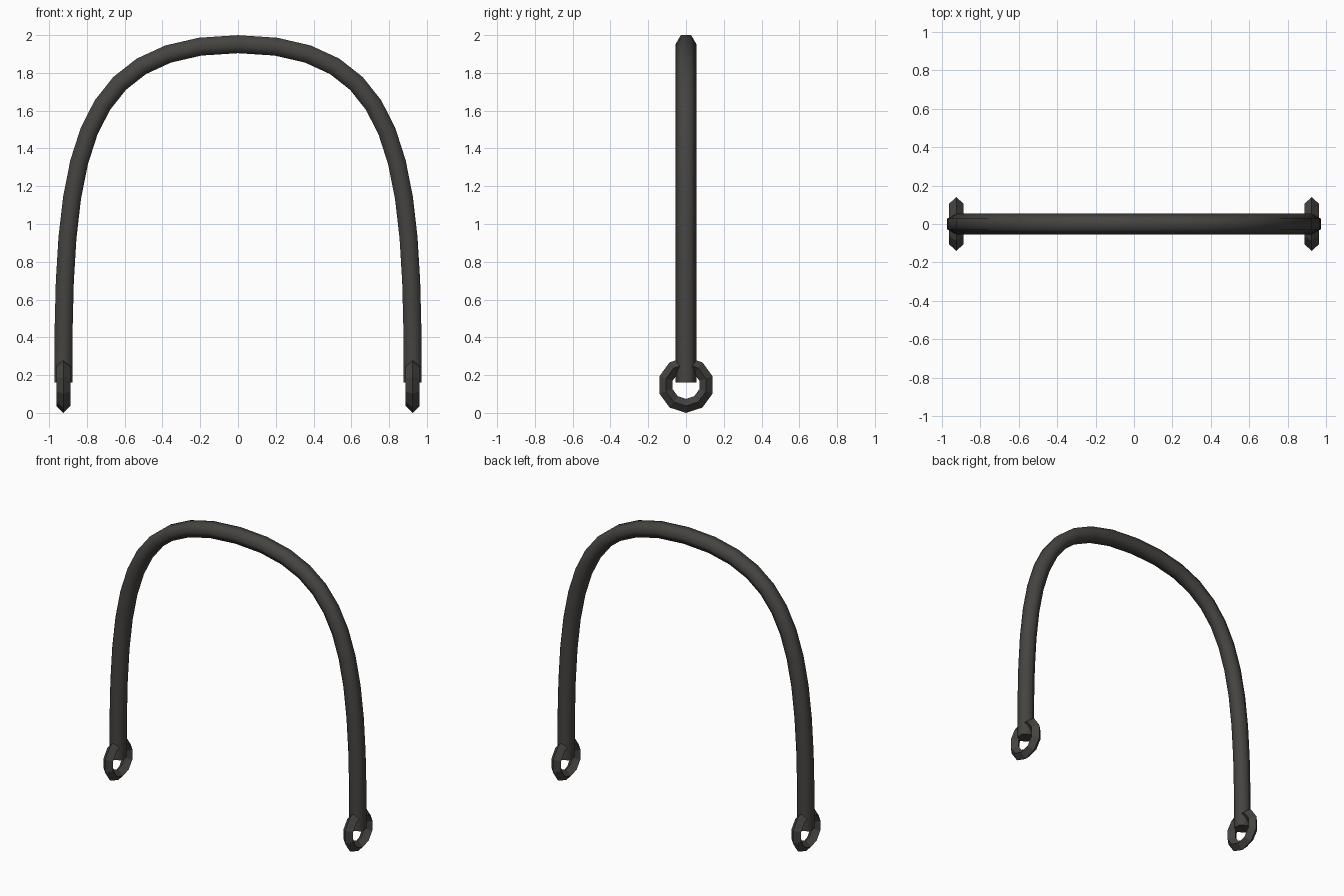
import bpy, bmesh, math
from mathutils import Vector
from mathutils.geometry import interpolate_bezier

if "Cube" in bpy.data.objects:
    bpy.data.objects.remove(bpy.data.objects["Cube"])

iron = bpy.data.materials.new("dark_iron")
iron.diffuse_color = (0.06, 0.057, 0.052, 1)
iron.use_nodes = True
iron.node_tree.nodes["Principled BSDF"].inputs["Base Color"].default_value = iron.diffuse_color

END_X, END_Z, TOP_Z = 0.925, 0.16, 1.952
TUBE_R = 0.055


def sweep(name, path, frames, section, closed):
    """Loft a section (u, v) along path; frames holds the u and v axes per point."""
    bm = bmesh.new()
    rings = [[bm.verts.new(p + a * u + b * v) for u, v in section]
             for p, (a, b) in zip(path, frames)]
    n, m = len(rings), len(section)
    for i in range(n if closed else n - 1):
        r, s = rings[i], rings[(i + 1) % n]
        for j in range(m):
            k = (j + 1) % m
            bm.faces.new((r[j], r[k], s[k], s[j]))
    if not closed:
        bm.faces.new(rings[0])
        bm.faces.new(rings[-1])
    bmesh.ops.recalc_face_normals(bm, faces=bm.faces)
    mesh = bpy.data.meshes.new(name)
    bm.to_mesh(mesh)
    bm.free()
    mesh.materials.append(iron)
    obj = bpy.data.objects.new(name, mesh)
    bpy.context.collection.objects.link(obj)
    return obj


def polygon(r, n):
    return [(r * math.cos(math.tau * i / n), r * math.sin(math.tau * i / n)) for i in range(n)]


# Arched handle: hexagonal tube along two mirrored bezier halves
half = interpolate_bezier(Vector((-END_X, 0, END_Z)), Vector((-END_X, 0, 1.317)),
                          Vector((-0.87, 0, TOP_Z)), Vector((0, 0, TOP_Z)), 13)
path = half + [Vector((-p.x, 0, p.z)) for p in reversed(half[:-1])]
Y = Vector((0, 1, 0))
frames = []
for i, p in enumerate(path):
    if i in (0, len(path) - 1):
        t = Vector((0, 0, 1 if i == 0 else -1))
    else:
        t = (path[i + 1] - path[i - 1]).normalized()
    frames.append((Y, t.cross(Y)))
handle = sweep("arched_handle", path, frames, polygon(TUBE_R, 6), False)
bpy.context.view_layer.objects.active = handle
handle.select_set(True)
bpy.ops.object.shade_smooth_by_angle(angle=math.radians(70))

# End rings: ten-sided with a diamond section
X = Vector((1, 0, 0))
for side, label in ((-1, "left"), (1, "right")):
    centre = Vector((side * END_X, 0, 0.148))
    radial = [Vector((0, math.sin(math.tau * i / 10), -math.cos(math.tau * i / 10)))
              for i in range(10)]
    sweep(label + "_end_ring", [centre + d * 0.111 for d in radial],
          [(d, X) for d in radial], polygon(0.037, 4), True)
